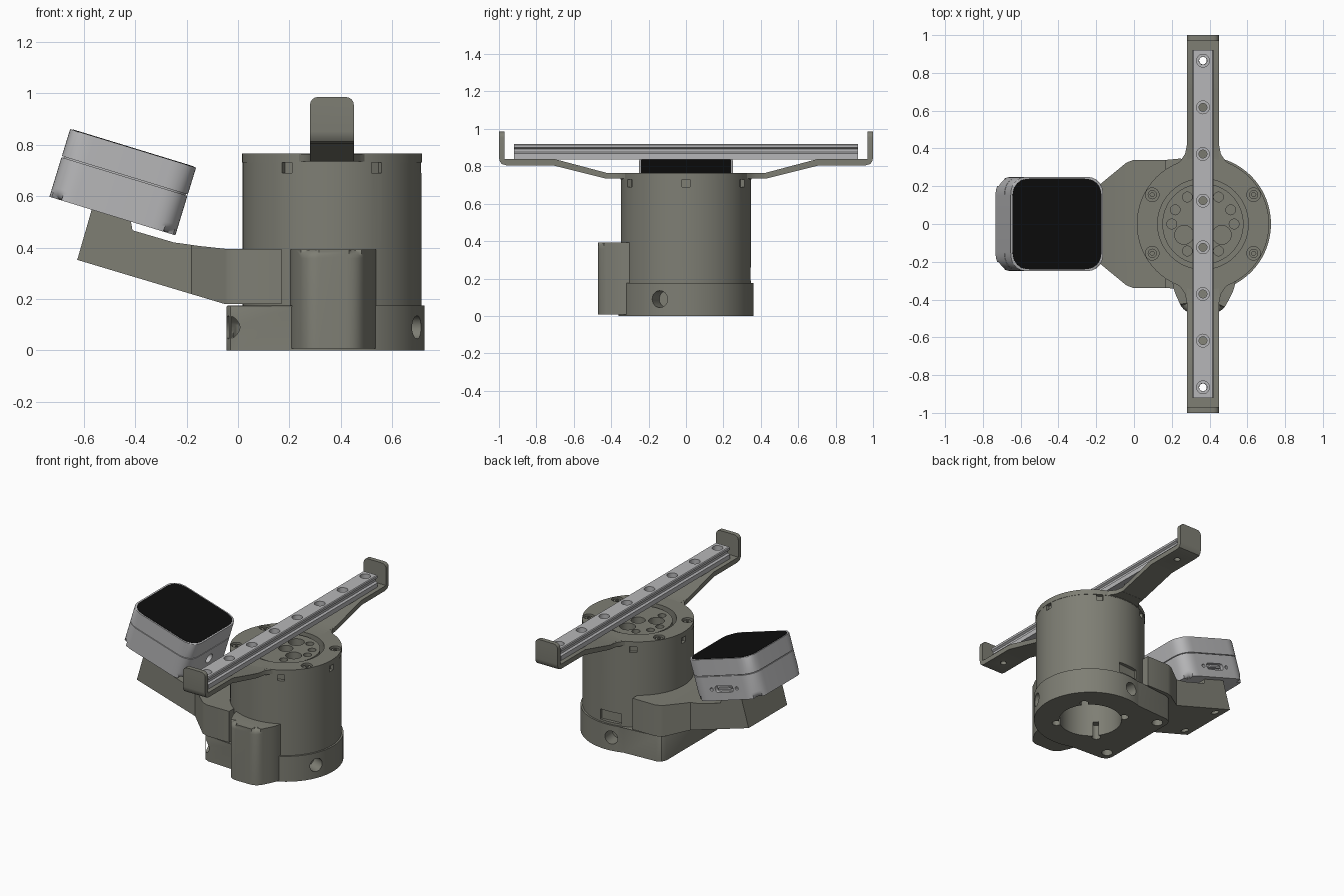
import bpy, bmesh
from math import sin, cos, radians, pi
from mathutils import Vector, Matrix

if "Cube" in bpy.data.objects:
    bpy.data.objects.remove(bpy.data.objects["Cube"])

CX = 0.365  # axis of the drum


def material(name, col):
    m = bpy.data.materials.new(name)
    m.diffuse_color = col
    m.use_nodes = True
    m.node_tree.nodes["Principled BSDF"].inputs["Base Color"].default_value = m.diffuse_color
    return m


OLIVE = material("olive_grey", (0.21, 0.21, 0.175, 1))
SILVER = material("silver", (0.47, 0.47, 0.48, 1))
BLACK = material("black", (0.004, 0.004, 0.004, 1))


def circle(x, y, r, n=32, a0=0, a1=360):
    full = a1 - a0 == 360
    k = n if full else n - 1
    return [(x + r * cos(radians(a0 + (a1 - a0) * i / k)),
             y + r * sin(radians(a0 + (a1 - a0) * i / k))) for i in range(n)]


def rounded(pts, d, n=6):
    """Fillet every corner of a polygon."""
    out = []
    for i, p in enumerate(pts):
        p, a, b = Vector(p), Vector(pts[i - 1]), Vector(pts[(i + 1) % len(pts)])
        s = p + (a - p).normalized() * min(d, (a - p).length * 0.49)
        e = p + (b - p).normalized() * min(d, (b - p).length * 0.49)
        for j in range(n + 1):
            t = j / n
            out.append(tuple(s * (1 - t) ** 2 + p * 2 * t * (1 - t) + e * t * t))
    return out


def rect(x0, y0, x1, y1):
    return [(x0, y0), (x1, y0), (x1, y1), (x0, y1)]


def prism(name, pts, lo, hi, axis='z', bevel=None, width=0.0, seg=4):
    """Extrude a 2D outline along an axis, bevelling the edges the filter picks."""
    place = {'z': lambda a, b, h: (a, b, h), 'y': lambda a, b, h: (a, h, b),
             'x': lambda a, b, h: (h, a, b)}[axis]
    bm = bmesh.new()
    low = [bm.verts.new(place(a, b, lo)) for a, b in pts]
    top = [bm.verts.new(place(a, b, hi)) for a, b in pts]
    bm.faces.new(low)
    bm.faces.new(top)
    for i in range(len(pts)):
        bm.faces.new((low[i - 1], low[i], top[i], top[i - 1]))
    if bevel:
        picked = [e for e in bm.edges if bevel(e.verts[0].co, e.verts[1].co)]
        bmesh.ops.bevel(bm, geom=picked, offset=width, segments=seg, profile=0.5, affect='EDGES')
    bmesh.ops.recalc_face_normals(bm, faces=bm.faces)
    me = bpy.data.meshes.new(name)
    bm.to_mesh(me)
    bm.free()
    ob = bpy.data.objects.new(name, me)
    bpy.context.collection.objects.link(ob)
    return ob


def cut(ob, cutters, op='DIFFERENCE'):
    for c in cutters:
        m = ob.modifiers.new("cut", 'BOOLEAN')
        m.object, m.operation, m.solver = c, op, 'EXACT'
    bpy.context.view_layer.update()
    me = bpy.data.meshes.new_from_object(ob.evaluated_get(bpy.context.evaluated_depsgraph_get()))
    ob.modifiers.clear()
    ob.data = me
    for c in cutters:
        bpy.data.objects.remove(c)


def finish(ob, mat):
    ob.data.materials.clear()
    ob.data.materials.append(mat)
    bpy.ops.object.select_all(action='DESELECT')
    ob.select_set(True)
    bpy.context.view_layer.objects.active = ob
    bpy.ops.object.shade_smooth_by_angle(angle=radians(30))


def hole(x, y, r, lo, hi, axis='z', n=24):
    return prism("cutter", circle(x, y, r, n), lo, hi, axis)


def radial_box(deg, width, z0, z1, r0, r1):
    c = prism("cutter", rect(r0, -width / 2, r1, width / 2), z0, z1)
    c.data.transform(Matrix.Translation((CX, 0, 0)) @ Matrix.Rotation(radians(deg), 4, 'Z'))
    return c


# Base plate with screw holes and central opening
left = [(0.0, 0.325), (-0.03, 0.31), (-0.045, 0.28)]
base = prism("base", circle(CX, 0, 0.36, 72, -110, 110) + left
             + [(x, -y) for x, y in reversed(left)], 0, 0.175,
             bevel=lambda a, b: min(a.z, b.z) > 0.17, width=0.008, seg=2)
cutters = [hole(CX, 0, 0.2, -0.1, 0.3, n=48)]
cutters += [hole(0.015, s * 0.25, 0.035, -0.1, 0.1) for s in (-1, 1)]
cutters += [hole(CX + 0.22 * cos(radians(a)), 0.22 * sin(radians(a)), 0.028, -0.1, 0.1)
            for a in (40, 130, 220, 310)]
for a in (-23, 97, 217):
    c = hole(0, 0.09, 0.045, 0.26, 0.5, 'x')
    c.data.transform(Matrix.Translation((CX, 0, 0)) @ Matrix.Rotation(radians(a), 4, 'Z'))
    cutters.append(c)
cut(base, cutters)
finish(base, OLIVE)

# Drum with rim notches, connector window and open ends
drum = prism("drum", circle(CX, 0, 0.348, 96), 0.17, 0.731)
cutters = [hole(CX, 0, 0.24, 0.66, 0.8, n=64), hole(CX, 0, 0.2, 0.1, 0.35, n=48),
           radial_box(95, 0.15, 0.19, 0.26, 0.325, 0.5)]
cutters += [radial_box(a, 0.045, 0.69, 0.75, 0.325, 0.5) for a in range(0, 360, 60)]
cut(drum, cutters)
finish(drum, OLIVE)

# Top flange ring with countersunk screws
flange = prism("top_flange", circle(CX, 0, 0.35, 96), 0.73, 0.765)
spots = [(CX + 0.31 * cos(radians(a)), 0.31 * sin(radians(a))) for a in (30, 150, 210, 330)]
cut(flange, [hole(CX, 0, 0.24, 0.6, 0.9, n=64)] + [hole(x, y, 0.036, 0.74, 0.9) for x, y in spots])
finish(flange, OLIVE)
for x, y in spots:
    s = prism("flange_screw", circle(x, y, 0.024, 24), 0.735, 0.757)
    cut(s, [hole(x, y, 0.012, 0.745, 0.8, n=6)])
    finish(s, OLIVE)

# Rotor face inside the flange
rotor = prism("rotor", circle(CX, 0, 0.215, 72), 0.65, 0.752)
cutters = [hole(CX, 0, 0.045, 0.68, 0.9)]
for r, size, angles in ((0.165, 0.026, (0, 27, 60, 120, 153, 180, 240, 300)),
                        (0.115, 0.05, (90, 210, 330))):
    cutters += [hole(CX + r * cos(radians(a)), r * sin(radians(a)), size, 0.7, 0.9) for a in angles]
cut(rotor, cutters)
finish(rotor, OLIVE)

# Rounded cable housing on the front
housing = prism("front_housing", rounded(
    [(0.2, -0.25), (0.205, -0.34), (0.265, -0.47), (0.465, -0.47), (0.535, -0.34), (0.54, -0.25)], 0.05),
    0.008, 0.393, bevel=lambda a, b: min(a.z, b.z) > 0.39, width=0.035)
finish(housing, OLIVE)

# Side arm carrying the display: side profile intersected with plan outline
arm = prism("display_arm", [(0.17, 0.18), (0.17, 0.395), (-0.05, 0.395), (-0.15, 0.406), (-0.25, 0.42),
            (-0.41, 0.467), (-0.425, 0.55), (-0.565, 0.56), (-0.625, 0.352), (-0.05, 0.18)], -0.6, 0.6, 'y')
half = [(0.17, 0.34), (0.0, 0.34), (-0.04, 0.325), (-0.18, 0.21), (-0.7, 0.21)]
cut(arm, [prism("cutter", half + [(x, -y) for x, y in reversed(half)], 0, 1)], 'INTERSECT')
cut(arm, [hole(x, s * 0.15, 0.025, 0.2, 0.4) for x in (-0.55,) for s in (-1, 1)]
    + [hole(CX, 0, 0.3, 0.1, 0.5, n=48)])
finish(arm, OLIVE)

# Display unit: two shell halves, seam core, screen
TILT = Matrix.Translation((-0.448, 0, 0.654)) @ Matrix.Rotation(radians(17), 4, 'Y')


def square(inset, d=0.1):
    a, b = 0.256 - inset, 0.25 - inset
    return rounded([(-a, -b), (a, -b), (a, b), (-a, b)], d, 10)


lower = prism("display_lower_shell", square(0), -0.1375, 0.023,
              bevel=lambda a, b: max(a.z, b.z) < -0.13, width=0.04, seg=6)
port = rounded(rect(-0.07, -0.085, 0.07, -0.04), 0.02)
cut(lower, [hole(0, -0.055, 0.033, 0.22, 0.4, 'x'), prism("cutter", port, 0.225, 0.4, 'y')]
    + [hole(s * 0.1, -0.062, 0.012, 0.23, 0.4, 'y', 12) for s in (-1, 1)])
tongue = prism("display_port", rect(-0.05, -0.068, 0.05, -0.057), 0.22, 0.245, 'y')
core = prism("display_seam", square(0.008), 0.02, 0.035)
upper = prism("display_upper_shell", square(0), 0.028, 0.1375,
              bevel=lambda a, b: min(a.z, b.z) > 0.13, width=0.006, seg=2)
screen = prism("display_screen", square(0.01), 0.13, 0.1395)
for ob in (lower, tongue, core, upper, screen):
    finish(ob, BLACK if ob is screen else SILVER)
    ob.matrix_world = TILT

# Cranked bracket arms with upturned end tabs, and fillets to the flange
for s, side in ((1, "back"), (-1, "front")):
    profile = [(0.26, 0.735), (0.43, 0.735), (0.71, 0.805), (0.96, 0.805), (0.985, 0.812), (0.997, 0.83),
               (1.0, 0.85), (1.0, 0.985), (0.97, 0.985), (0.97, 0.838), (0.70, 0.838), (0.425, 0.765),
               (0.26, 0.765)]
    br = prism(side + "_bracket", [(s * y, z) for y, z in profile], 0.28, 0.45, 'x',
               bevel=lambda a, b: min(a.z, b.z) > 0.98 and abs(a.y - b.y) > 0.01, width=0.03)
    cut(br, [hole(CX, s * 0.865, 0.02, 0.7, 0.9)])
    finish(br, OLIVE)
    web = [(0.215, 0.30), (0.25, 0.34), (0.27, 0.37), (0.28, 0.42)]
    web += [(2 * CX - x, y) for x, y in reversed(web)]
    finish(prism(side + "_bracket_fillet", [(x, s * y) for x, y in web], 0.734, 0.7645), OLIVE)

# Linear rail with side grooves and counterbored holes
right = [(0.055, 0.836), (0.055, 0.868), (0.042, 0.876), (0.042, 0.892), (0.055, 0.9), (0.055, 0.915),
         (0.05, 0.92)]
rail = prism("rail", [(CX + x, z) for x, z in right] + [(CX - x, z) for x, z in reversed(right)],
             -0.92, 0.92, 'y')
ys = [-0.8645 + 0.247 * i for i in range(8)]
cut(rail, [hole(CX, y, 0.034, 0.88, 1.0) for y in ys])
cut(rail, [hole(CX, y, 0.021, 0.7, 0.95) for y in ys])
finish(rail, SILVER)
